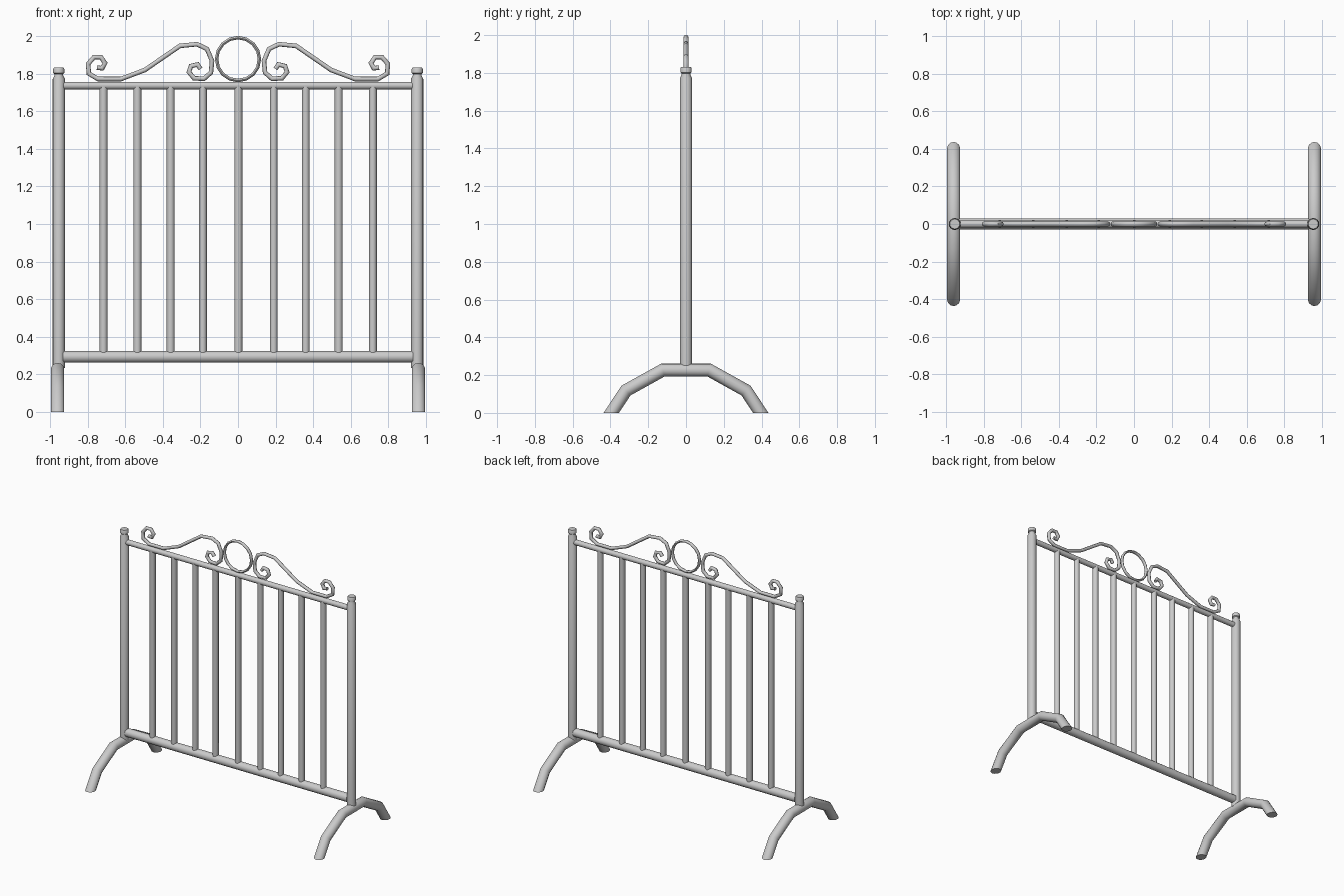
import bpy, bmesh, math
from mathutils import Vector

if "Cube" in bpy.data.objects:
    bpy.data.objects.remove(bpy.data.objects["Cube"])


def finish(name, bm, angle=50):
    bmesh.ops.recalc_face_normals(bm, faces=bm.faces[:])
    me = bpy.data.meshes.new(name)
    bm.to_mesh(me)
    bm.free()
    me.polygons.foreach_set("use_smooth", [True] * len(me.polygons))
    me.set_sharp_from_angle(angle=math.radians(angle))
    ob = bpy.data.objects.new(name, me)
    bpy.context.collection.objects.link(ob)
    return ob


def skin(bm, rings, closed=False):
    """Bridge consecutive vertex rings, capping open ends."""
    n = len(rings[0])
    pairs = list(zip(rings, rings[1:])) + ([(rings[-1], rings[0])] if closed else [])
    for a, b in pairs:
        for i in range(n):
            j = (i + 1) % n
            bm.faces.new((a[i], a[j], b[j], b[i]))
    if not closed:
        bm.faces.new(rings[0])
        bm.faces.new(rings[-1])


def sweep(points, axis, r_in, r_out, sides, closed=False):
    """Mitred tube along a planar path; axis is the plane normal."""
    bm, rings = bmesh.new(), []
    pts, axis = [Vector(p) for p in points], Vector(axis)
    n = len(pts)
    for i, p in enumerate(pts):
        prev = pts[i - 1] if (closed or i > 0) else None
        nxt = pts[(i + 1) % n] if (closed or i < n - 1) else None
        d1 = (p - prev).normalized() if prev else (nxt - p).normalized()
        d2 = (nxt - p).normalized() if nxt else d1
        t = (d1 + d2).normalized()
        side = t.cross(axis) / max(t.dot(d1), 0.75)
        rings.append([bm.verts.new(p + side * r_in * math.cos(a) + axis * r_out * math.sin(a))
                      for a in (2 * math.pi * k / sides for k in range(sides))])
    skin(bm, rings, closed)
    return bm


def lathe(profile, x, sides):
    bm = bmesh.new()
    rings = [[bm.verts.new((x + r * math.cos(a), r * math.sin(a), z))
              for a in (2 * math.pi * k / sides for k in range(sides))]
             for r, z in profile]
    skin(bm, rings)
    return bm


# Posts with neck and cap, and arched feet
POST = [(0.032, 0.235), (0.032, 1.772), (0.023, 1.79), (0.023, 1.798),
        (0.03, 1.803), (0.03, 1.823), (0.026, 1.831)]
half = [(0.122, 0.227), (0.318, 0.118), (0.435, -0.06)]
arch = [(-y, z) for y, z in reversed(half)] + half
for side, s in (("left", -1), ("right", 1)):
    finish(side + "_post", lathe(POST, s * 0.953, 16), 40)
    bm = sweep([(s * 0.959, y, z) for y, z in arch], (1, 0, 0), 0.034, 0.036, 14)
    # trim the feet flat on the ground
    bmesh.ops.bisect_plane(bm, geom=bm.verts[:] + bm.edges[:] + bm.faces[:],
                           plane_co=(0, 0, 0), plane_no=(0, 0, -1), clear_outer=True)
    bmesh.ops.holes_fill(bm, edges=[e for e in bm.edges if e.is_boundary], sides=0)
    finish(side + "_foot", bm)

# Rails
for name, z, r in (("top_rail", 1.736, 0.02), ("bottom_rail", 0.294, 0.031)):
    finish(name, sweep([(-0.93, 0, z), (0.93, 0, z)], (0, 1, 0), r, r, 14))

# Upright bars
for i, x in enumerate((-0.715, -0.535, -0.358, -0.187, 0.002, 0.19, 0.36, 0.535, 0.717)):
    finish(f"bar_{i + 1}", lathe([(0.021, 0.31), (0.021, 1.73)], x, 10))

# Ornamental centre ring
ring = [(0.114 * math.sin(a), 0, 1.877 + 0.114 * math.cos(a))
        for a in (2 * math.pi * k / 16 for k in range(16))]
finish("centre_ring", sweep(ring, (0, 1, 0), 0.009, 0.013, 8, closed=True))

# Scrolls, mirrored either side of the ring
SCROLL = [(0.750, 1.832), (0.722, 1.828), (0.707, 1.856), (0.729, 1.887), (0.766, 1.887),
          (0.797, 1.851), (0.793, 1.800), (0.745, 1.771), (0.622, 1.771), (0.495, 1.819),
          (0.309, 1.947), (0.218, 1.956), (0.165, 1.931), (0.138, 1.867), (0.144, 1.805),
          (0.181, 1.772), (0.234, 1.775), (0.261, 1.808), (0.250, 1.840), (0.215, 1.848),
          (0.199, 1.824)]
for side, s in (("left", -1), ("right", 1)):
    finish(side + "_scroll", sweep([(s * x, 0, z) for x, z in SCROLL],
                                   (0, 1, 0), 0.012, 0.013, 8))
